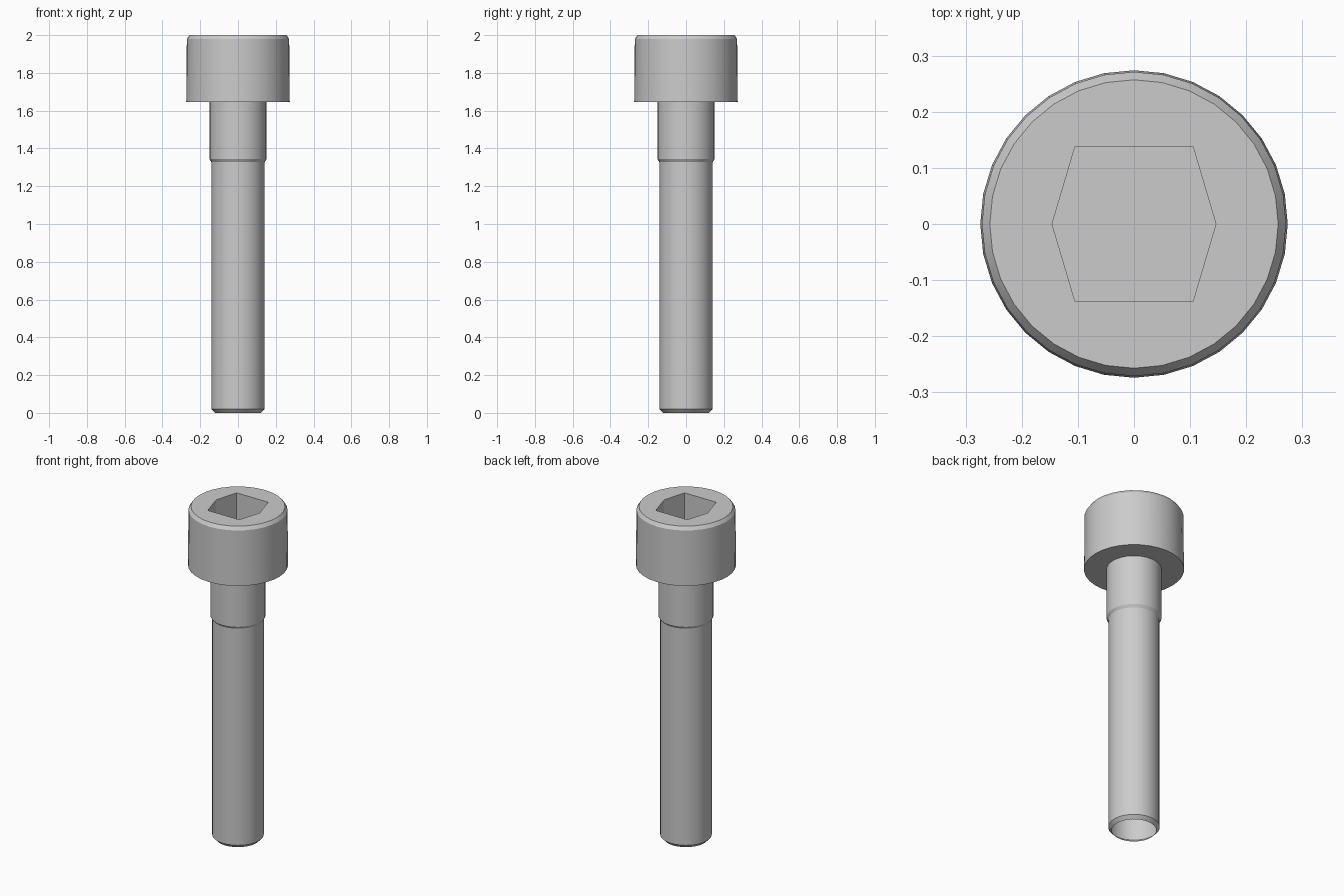
import bpy, bmesh, math

if "Cube" in bpy.data.objects:
    bpy.data.objects.remove(bpy.data.objects["Cube"])

SIDES = 32
# (radius, height) from the open shaft tip up to the rim of the head's top face
PROFILE = [(0.122, 0.0), (0.141, 0.02), (0.141, 1.327), (0.151, 1.343),
           (0.151, 1.647), (0.274, 1.647), (0.271, 1.98), (0.257, 2.0)]
HEX = [(0.146, 0), (0.105, 0.138), (-0.105, 0.138),
       (-0.146, 0), (-0.105, -0.138), (0.105, -0.138)]
SOCKET_FLOOR = 1.80

bm = bmesh.new()


def ring(points, z):
    return [bm.verts.new((x, y, z)) for x, y in points]


def circle(r):
    return [(r * math.cos(2 * math.pi * i / SIDES),
             r * math.sin(2 * math.pi * i / SIDES)) for i in range(SIDES)]


def skin(a, b):
    n = len(a)
    for i in range(n):
        j = (i + 1) % n
        bm.faces.new((a[i], a[j], b[j], b[i]))


def loop_edges(vs):
    return [bm.edges.get((vs[i - 1], vs[i])) for i in range(len(vs))]


# shaft, neck and head walls
rings = [ring(circle(r), z) for r, z in PROFILE]
for lower, upper in zip(rings, rings[1:]):
    skin(lower, upper)

# hexagonal socket: walls facing inward and a floor
hex_top, hex_floor = ring(HEX, 2.0), ring(HEX, SOCKET_FLOOR)
skin(hex_top, hex_floor)
bm.faces.new(hex_floor)

# flat top face around the socket
bmesh.ops.triangle_fill(bm, use_beauty=True, use_dissolve=False, normal=(0, 0, 1),
                        edges=loop_edges(rings[-1]) + loop_edges(hex_top))
bmesh.ops.recalc_face_normals(bm, faces=bm.faces[:])

mesh = bpy.data.meshes.new("socket_head_bolt")
bm.to_mesh(mesh)
bm.free()
bolt = bpy.data.objects.new("socket_head_bolt", mesh)
bpy.context.collection.objects.link(bolt)
bpy.context.view_layer.objects.active = bolt
bolt.select_set(True)
bpy.ops.object.shade_smooth_by_angle(angle=math.radians(30))
